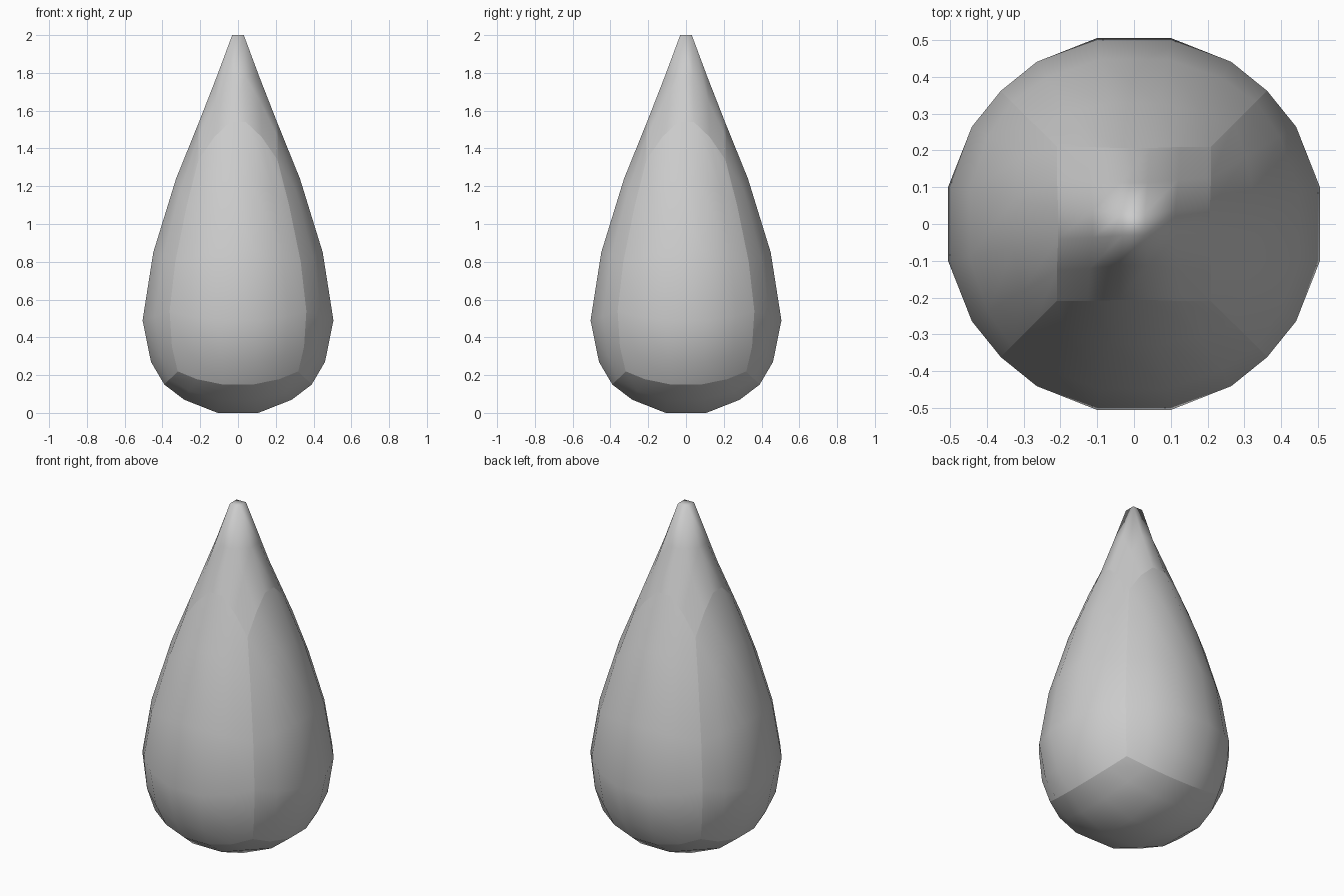
import bpy, bmesh

if "Cube" in bpy.data.objects:
    bpy.data.objects.remove(bpy.data.objects["Cube"])

# Teardrop profile: (height on unit sphere, final height, radial scale)
PROFILE = [
    (-0.962, 0.00, 0.560), (-0.845, 0.07, 0.562), (-0.700, 0.15, 0.557),
    (-0.577, 0.22, 0.553), (-0.507, 0.27, 0.545), (-0.192, 0.49, 0.525),
    (0.192, 0.85, 0.466), (0.507, 1.24, 0.388), (0.577, 1.34, 0.362),
    (0.700, 1.54, 0.295), (0.845, 1.78, 0.222), (0.9623, 2.00, 0.160),
]


def sample(z):
    """Interpolate final height and radial scale along the profile."""
    z = min(max(z, PROFILE[0][0]), PROFILE[-1][0])
    for (z0, h0, s0), (z1, h1, s1) in zip(PROFILE, PROFILE[1:]):
        if z <= z1:
            t = (z - z0) / (z1 - z0)
            return h0 + (h1 - h0) * t, s0 + (s1 - s0) * t


# Cube with five divisions per side
bm = bmesh.new()
bmesh.ops.create_cube(bm, size=2)
bmesh.ops.subdivide_edges(bm, edges=bm.edges[:], cuts=4, use_grid_fill=True)

# Keep the cube's own edges as shading seams
for e in bm.edges:
    mid = (e.verts[0].co + e.verts[1].co) / 2
    e.smooth = sum(abs(c) > 0.999 for c in mid) < 2

# Round into a sphere, then stretch and taper into a drop
for v in bm.verts:
    p = v.co.normalized()
    height, scale = sample(p.z)
    v.co = (p.x * scale, p.y * scale, height)
for f in bm.faces:
    f.smooth = True
bmesh.ops.recalc_face_normals(bm, faces=bm.faces[:])

mesh = bpy.data.meshes.new("teardrop")
bm.to_mesh(mesh)
bm.free()
bpy.context.collection.objects.link(bpy.data.objects.new("teardrop", mesh))
